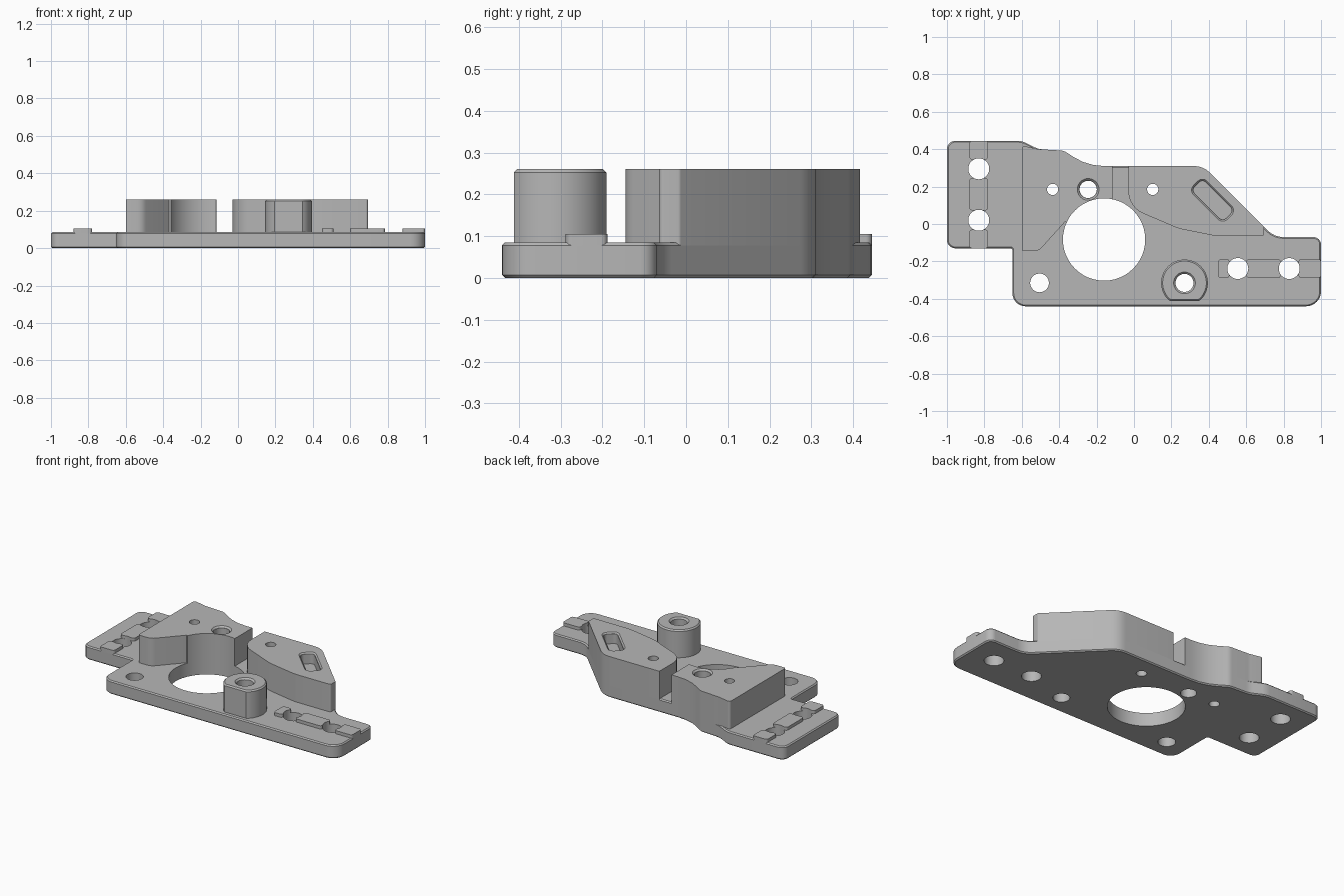
import bpy, bmesh
from math import cos, sin, tan, pi, radians
from mathutils import Vector

old = bpy.data.objects.get("Cube")
if old:
    bpy.data.objects.remove(old)

grey = bpy.data.materials.new("machined grey")
grey.use_nodes = True
colour = (0.47, 0.47, 0.47, 1)
grey.diffuse_color = colour
grey.node_tree.nodes["Principled BSDF"].inputs["Base Color"].default_value = colour

BASE, TOP, RIB = 0.085, 0.26, 0.105
CHAMFER = 0.007


def rounded(corners):
    """Outline from (x, y, fillet radius) corners, counter-clockwise."""
    out = []
    for i, (x, y, r) in enumerate(corners):
        p = Vector((x, y))
        a = (Vector(corners[i - 1][:2]) - p).normalized()
        b = (Vector(corners[(i + 1) % len(corners)][:2]) - p).normalized()
        if r == 0:
            out.append(p)
            continue
        half = a.angle(b) / 2
        centre = p + (a + b).normalized() * r / sin(half)
        start = p + a * r / tan(half) - centre
        end = p + b * r / tan(half) - centre
        sweep = start.angle_signed(end)
        n = max(2, round(abs(sweep) / radians(11)))
        for k in range(n + 1):
            t = -sweep * k / n
            out.append(centre + Vector((start.x * cos(t) - start.y * sin(t),
                                        start.x * sin(t) + start.y * cos(t))))
    return out


def circle(x, y, r, n=48):
    return [Vector((x + r * cos(2 * pi * k / n), y + r * sin(2 * pi * k / n))) for k in range(n)]


def box(x0, x1, y0, y1, r):
    return rounded([(x0, y0, r), (x1, y0, r), (x1, y1, r), (x0, y1, r)])


def prism(name, outline, z0, z1, low=0, high=0):
    """Extruded outline with optional chamfers round the bottom and top."""
    bm = bmesh.new()
    base = bm.faces.new([bm.verts.new((p.x, p.y, z0)) for p in outline])
    ext = bmesh.ops.extrude_face_region(bm, geom=[base])["geom"]
    bmesh.ops.translate(bm, vec=(0, 0, z1 - z0),
                        verts=[v for v in ext if isinstance(v, bmesh.types.BMVert)])
    bmesh.ops.recalc_face_normals(bm, faces=bm.faces)
    for z, size in ((z0, low), (z1, high)):
        if size:
            rim = [e for e in bm.edges if all(abs(v.co.z - z) < 1e-5 for v in e.verts)]
            bmesh.ops.bevel(bm, geom=rim, offset=size, segments=1, affect='EDGES')
    mesh = bpy.data.meshes.new(name)
    bm.to_mesh(mesh)
    bm.free()
    mesh.materials.append(grey)
    obj = bpy.data.objects.new(name, mesh)
    bpy.context.collection.objects.link(obj)
    return obj


# Base plate
back_edge = [(-0.25, 0.31, 0.3), (-0.375, 0.392, 0.06)]
plate = prism("base_plate", rounded([
    (-0.65, -0.44, 0.07), (1, -0.44, 0.08), (1, -0.07, 0.04), (0.75, -0.07, 0.12),
    (0.37, 0.31, 0.12), *back_edge, (-0.51, 0.4, 0.1), (-0.6, 0.445, 0.1),
    (-1, 0.445, 0.045), (-1, -0.13, 0.045), (-0.65, -0.13, 0.01)]),
    0, BASE, CHAMFER, CHAMFER)

# Raised blocks along the back edge
FOOT = BASE - CHAMFER
left_block = prism("curved_block", rounded([
    (-0.6, -0.145, 0.01), (-0.51, -0.145, 0.06), (-0.37, 0.01, 0), (-0.25, 0, 0),
    (-0.115, 0.13, 0.03), (-0.115, 0.31, 0), *back_edge,
    (-0.51, 0.4, 0.1), (-0.6, 0.42, 0.015)]), FOOT, TOP)
right_block = prism("slotted_block", rounded([
    (-0.03, 0.09, 0.13), (0.24, -0.025, 0.2), (0.44, -0.065, 0.2), (0.695, -0.065, 0.012),
    (0.695, -0.015, 0.01), (0.37, 0.31, 0.12), (-0.03, 0.31, 0)]), FOOT, TOP)

# Round boss with a flat front
boss_x, boss_y, FLAT = 0.27, -0.315, -0.412
boss = prism("boss", [Vector((p.x, max(p.y, FLAT))) for p in circle(boss_x, boss_y, 0.125)
                      if p.y > FLAT - 0.02], FOOT, TOP, high=0.008)

# Locating ribs, broken at the mounting holes
ribs = []
for i, (a, b) in enumerate([(-0.13, -0.03), (0.073, 0.245), (0.345, 0.445)]):
    ribs.append(prism(f"side_rib_{i + 1}", box(-0.88, -0.78, a, b, 0.015), FOOT, RIB))
for i, (a, b) in enumerate([(0.45, 0.51), (0.6, 0.785), (0.88, 1.0)]):
    ribs.append(prism(f"front_rib_{i + 1}", box(a, b, -0.288, -0.188, 0.015), FOOT, RIB))

# Cutters for the through holes, the blind slot and their chamfers
holes = [(-0.16, -0.083, 0.22), (-0.83, 0.295, 0.056), (-0.83, 0.02, 0.056),
         (0.555, -0.238, 0.056), (0.83, -0.238, 0.056), (-0.505, -0.315, 0.05),
         (boss_x, boss_y, 0.048), (-0.245, 0.185, 0.046), (-0.435, 0.185, 0.03),
         (0.1, 0.185, 0.03)]
cutters = [prism("hole_cutter", circle(*h), -0.1, 0.4) for h in holes]
for x, y in ((boss_x, boss_y), (-0.245, 0.185)):
    cutters.append(prism("rim_cutter", circle(x, y, 0.058), TOP - 0.01, 0.4, low=0.01))


def slot(shrink, z, low):
    u = Vector((1, -1)).normalized()
    v = Vector((1, 1)).normalized()
    long, wide = 0.128 - shrink, 0.051 - shrink
    pts = [Vector((0.42, 0.127)) + u * s * long + v * t * wide
           for s, t in ((-1, -1), (1, -1), (1, 1), (-1, 1))]
    return prism("slot_cutter", rounded([(p.x, p.y, 0.035 - shrink) for p in pts]), z, 0.4, low)


cutters += [slot(0.01, 0.19, 0), slot(0, TOP - 0.008, 0.008)]


def extent(obj):
    pts = [v.co for v in obj.data.vertices]
    return [(min(p[k] for p in pts), max(p[k] for p in pts)) for k in range(3)]


# Cut every part with the cutters that reach it
for part in [plate, left_block, right_block, boss, *ribs]:
    bpy.context.view_layer.objects.active = part
    for cutter in cutters:
        if all(a[0] < b[1] and b[0] < a[1] for a, b in zip(extent(part), extent(cutter))):
            mod = part.modifiers.new("cut", 'BOOLEAN')
            mod.operation = 'DIFFERENCE'
            mod.solver = 'EXACT'
            mod.object = cutter
            bpy.ops.object.modifier_apply(modifier=mod.name)
    bpy.ops.object.select_all(action='DESELECT')
    part.select_set(True)
    bpy.ops.object.shade_smooth_by_angle(angle=radians(25))

for cutter in cutters:
    bpy.data.objects.remove(cutter)
